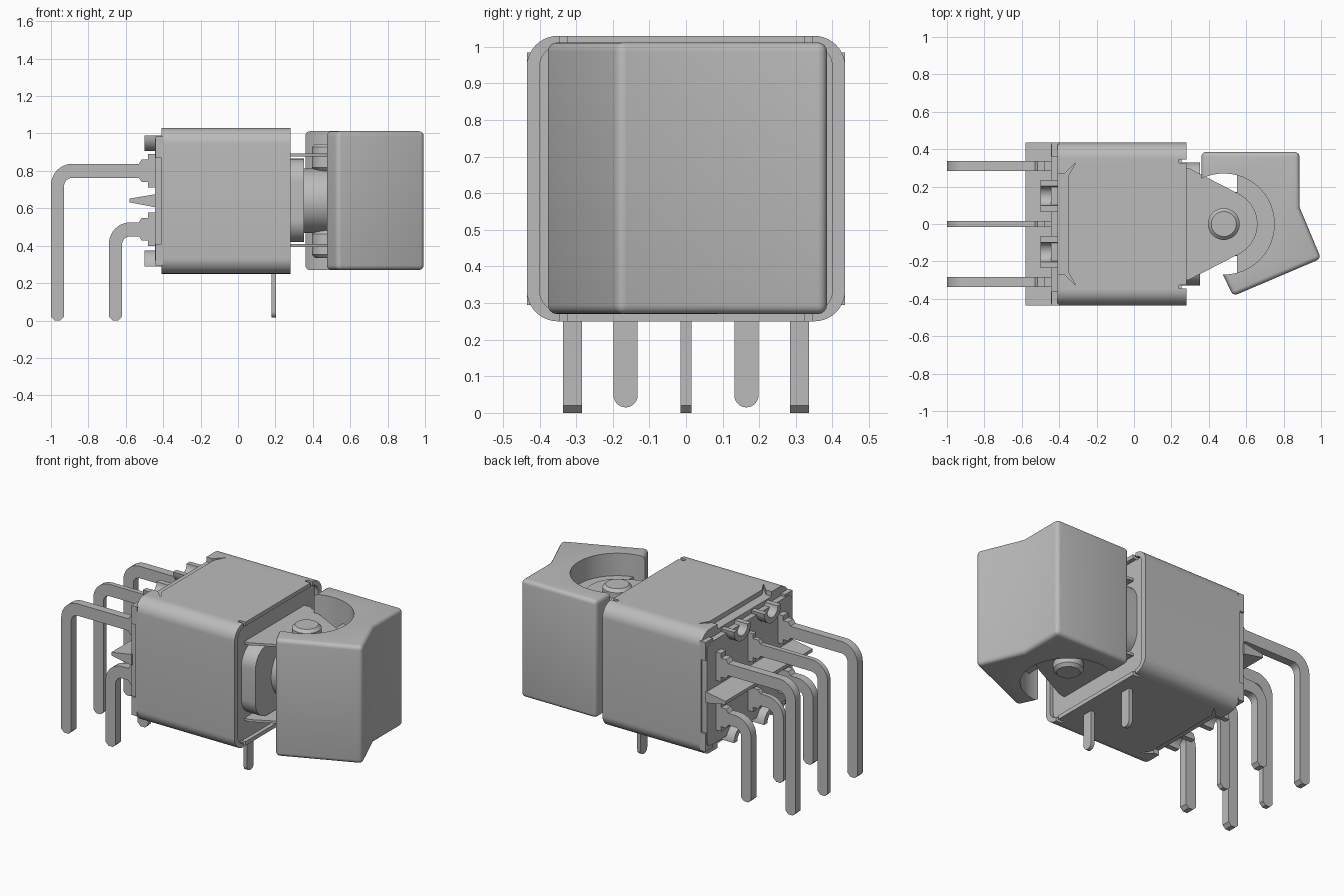
import bpy, bmesh, math
from math import cos, sin, pi, radians

if "Cube" in bpy.data.objects:
    bpy.data.objects.remove(bpy.data.objects["Cube"])

grey = bpy.data.materials.new("plain grey")
grey.use_nodes = True
grey.diffuse_color = (0.5, 0.5, 0.5, 1)
grey.node_tree.nodes["Principled BSDF"].inputs["Base Color"].default_value = (0.5, 0.5, 0.5, 1)


def arc(cx, cy, r, a0, a1, n=10):
    """Points on a circular arc, angles in degrees."""
    return [(cx + r * cos(radians(a0 + (a1 - a0) * i / n)),
             cy + r * sin(radians(a0 + (a1 - a0) * i / n))) for i in range(n + 1)]


def rect(a0, a1, b0, b1, r=0):
    """Rectangle outline, optionally with rounded corners."""
    if not r:
        return [(a0, b0), (a1, b0), (a1, b1), (a0, b1)]
    return (arc(a1 - r, b0 + r, r, -90, 0) + arc(a1 - r, b1 - r, r, 0, 90)
            + arc(a0 + r, b1 - r, r, 90, 180) + arc(a0 + r, b0 + r, r, 180, 270))


def prism(name, pts, axis, lo, hi):
    """Extrude a 2D outline along an axis."""
    place = {"x": lambda a, b, t: (t, a, b),
             "y": lambda a, b, t: (a, t, b),
             "z": lambda a, b, t: (a, b, t)}[axis]
    bm = bmesh.new()
    rings = [[bm.verts.new(place(a, b, t)) for a, b in pts] for t in (lo, hi)]
    bm.faces.new(rings[0])
    bm.faces.new(rings[1])
    n = len(pts)
    for i in range(n):
        j = (i + 1) % n
        bm.faces.new((rings[0][i], rings[0][j], rings[1][j], rings[1][i]))
    bmesh.ops.recalc_face_normals(bm, faces=bm.faces)
    mesh = bpy.data.meshes.new(name)
    bm.to_mesh(mesh)
    bm.free()
    mesh.materials.append(grey)
    ob = bpy.data.objects.new(name, mesh)
    bpy.context.collection.objects.link(ob)
    return ob


def bake(ob):
    """Apply all modifiers of an object."""
    dg = bpy.context.evaluated_depsgraph_get()
    mesh = bpy.data.meshes.new_from_object(ob.evaluated_get(dg))
    ob.modifiers.clear()
    ob.data = mesh


def cut(ob, *cutters):
    for c in cutters:
        m = ob.modifiers.new("cut", "BOOLEAN")
        m.operation, m.solver, m.object = "DIFFERENCE", "EXACT", c
        bake(ob)
        bpy.data.objects.remove(c)


def bevel(ob, width, segments=4):
    m = ob.modifiers.new("bevel", "BEVEL")
    m.width, m.segments, m.limit_method = width, segments, "ANGLE"
    m.angle_limit = radians(40)
    bake(ob)


MID = 0.64   # height of the switch axis
PX = 0.48    # pivot position along x

# Housing shell with recessed front and notched rear edges
shell = prism("housing_shell", rect(-0.435, 0.435, 0.25, 1.03, 0.085), "x", -0.41, 0.28)
cut(shell, prism("c", rect(-0.4, 0.4, 0.275, 1.005, 0.06), "x", 0.255, 0.4))
for z0, z1 in ((1.0, 1.1), (0.2, 0.28)):
    notch = [(-0.5, -0.27), (-0.37, -0.27), (-0.31, -0.33), (-0.35, -0.26),
             (-0.35, 0.26), (-0.31, 0.33), (-0.37, 0.27), (-0.5, 0.27)]
    cut(shell, prism("c", notch, "z", z0, z1))
    for s in (-1, 1):
        ys = sorted((s * 0.325, s * 0.345))
        cut(shell, prism("c", rect(0.24, 0.4, *ys), "z", z0, z1))

# Rear base with insulating fin
prism("rear_base", rect(-0.425, 0.425, 0.32, 0.97, 0.04), "x", -0.445, -0.4)
prism("rear_fin", [(-0.58, 0.632), (-0.44, 0.605), (-0.44, 0.675), (-0.58, 0.652)],
      "y", -0.435, 0.435)

# Half-round cradles on the rear base, top and bottom
for label, zc, s in (("upper", 0.99, 1), ("lower", 0.29, -1)):
    for side, yc in (("left", 0.15), ("right", -0.15)):
        u = arc(yc, zc, 0.085, 180, 360, 16) + arc(yc, zc, 0.052, 0, -180, 16)
        if s < 0:
            u = [(y, 2 * zc - z) for y, z in u]
        prism(f"{label}_{side}_cradle", u, "x", -0.5, -0.4)
    for y0, y1 in ((-0.435, -0.36), (0.36, 0.435)):
        z = sorted((zc - s * 0.005, zc - s * 0.12))
        prism(f"{label}_corner_block", rect(y0, y1, *z), "x", -0.44, -0.4)

# Bent terminals: stepped root, rounded bend and long leg
def terminal(name, xo, ztop, y, half):
    xi, zlow = xo + 0.07, ztop - 0.075
    zc = (ztop + zlow) / 2
    pts = [(xo + 0.02, 0), (xi - 0.02, 0), (xi, 0.02)]
    pts += arc(xi + 0.045, zlow - 0.045, 0.045, 180, 90)
    pts += [(-0.53, zlow), (-0.515, zc - 0.06), (-0.48, zc - 0.06), (-0.48, zc - 0.09),
            (-0.42, zc - 0.09), (-0.42, zc + 0.09), (-0.48, zc + 0.09),
            (-0.48, zc + 0.06), (-0.515, zc + 0.06), (-0.53, ztop)]
    pts += arc(xo + 0.115, ztop - 0.115, 0.115, 90, 180)
    pts += [(xo, 0.02)]
    prism(name, pts, "y", y - half, y + half)


for row, xo, ztop in (("upper", -1.0, 0.838), ("lower", -0.69, 0.525)):
    for pos, y, half in (("right", -0.31, 0.026), ("centre", 0, 0.015), ("left", 0.31, 0.026)):
        terminal(f"{row}_{pos}_terminal", xo, ztop, y, half)

# Mounting legs under the housing
for side, yc in (("left", 0.165), ("right", -0.165)):
    leg = arc(yc, 0.048, 0.033, 180, 360, 14) + [(yc + 0.033, 0.3), (yc - 0.033, 0.3)]
    prism(f"{side}_mounting_leg", leg, "x", 0.178, 0.202)

# Front flange and round bushing
prism("front_flange", rect(-0.33, 0.33, 0.42, 0.865, 0.12), "x", 0.25, 0.352)
prism("bushing", arc(0, MID, 0.172, 0, 354.375, 63), "x", 0.33, 0.6)

# Triangular pivot ears with pins
ear = [(0.25, -0.3), (0.29, -0.3)] + arc(PX, 0, 0.18, -60, 60, 24) + [(0.29, 0.3), (0.25, 0.3)]
for label, z0, z1, p0, p1 in (("upper", 0.877, 0.892, 0.8, 0.945),
                              ("lower", 0.393, 0.408, 0.335, 0.48)):
    prism(f"{label}_pivot_ear", ear, "z", z0, z1)
    pin = prism(f"{label}_pivot_pin", arc(PX, 0, 0.085, 0, 352.5, 47), "z", p0, p1)
    bevel(pin, 0.018, 1)

# Angled rocker with round pivot cavity
outline = [(0.36, 0.385), (0.885, 0.385), (0.885, 0.09), (1.0, -0.185),
           (0.53, -0.385), (0.36, -0.03)]
rocker = prism("rocker", outline, "z", 0.27, 1.012)
bevel(rocker, 0.025)
cut(rocker, prism("c", arc(PX, 0, 0.27, 0, 356.25, 95), "z", 0.1, 1.2))
prism("rocker_hub", arc(PX, 0, 0.272, -75, 75, 40), "z", 0.415, 0.87)

# Smooth rounded surfaces while keeping crisp edges
for ob in bpy.context.scene.objects:
    ob.select_set(ob.type == "MESH")
    if ob.type == "MESH":
        bpy.context.view_layer.objects.active = ob
bpy.ops.object.shade_smooth_by_angle(angle=radians(35))
